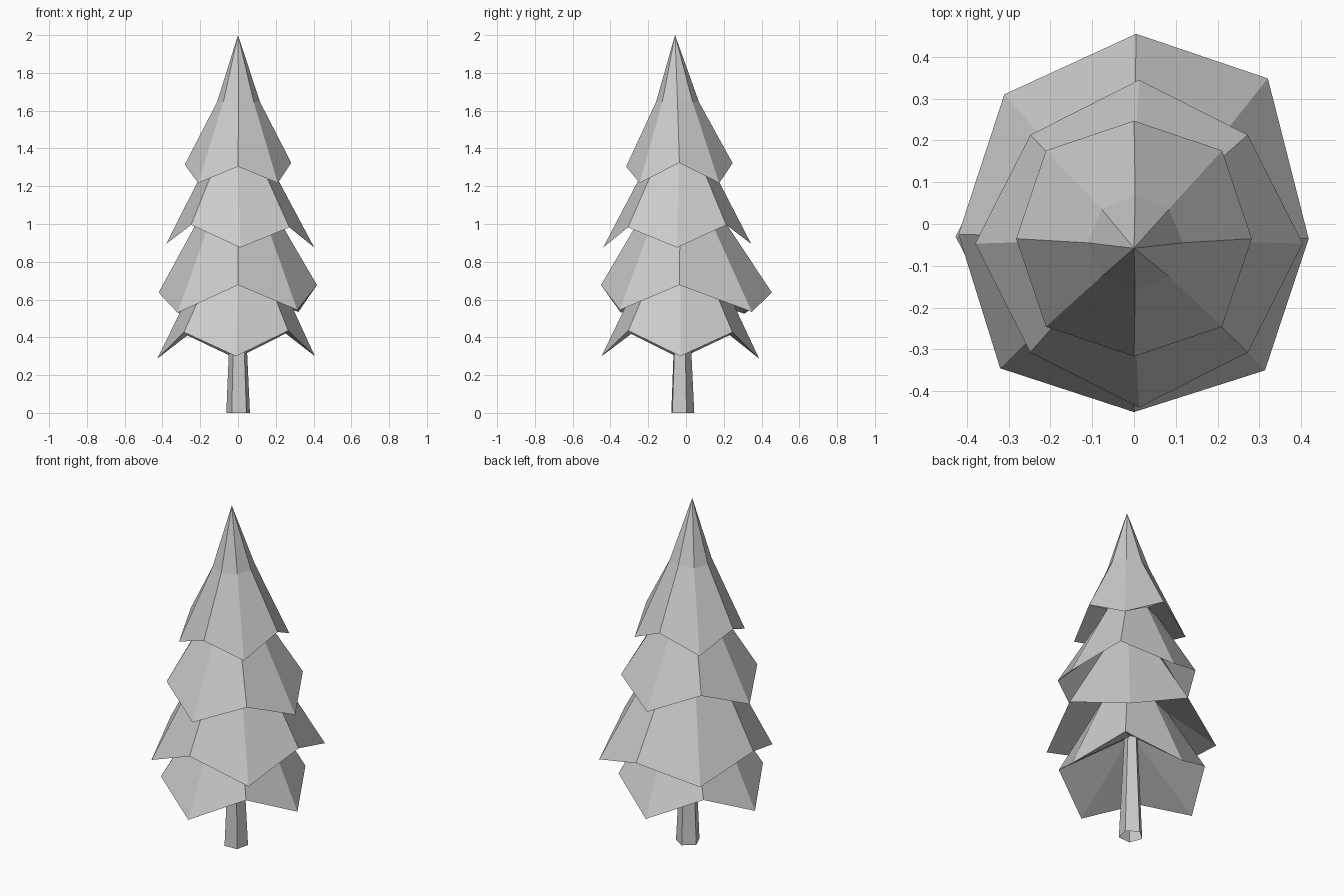
import bpy, bmesh
from math import cos, sin, pi, radians
from mathutils import Vector

cube = bpy.data.objects.get("Cube")
if cube:
    bpy.data.objects.remove(cube, do_unlink=True)

grey = bpy.data.materials.new("plain_grey")
grey.use_nodes = True
colour = (0.6, 0.6, 0.6, 1)
grey.diffuse_color = colour
grey.node_tree.nodes["Principled BSDF"].inputs["Base Color"].default_value = colour


def ring(bm, sides, centre, radius, z, turn=0):
    """Regular polygon of vertices."""
    angles = [turn + 2 * pi * i / sides for i in range(sides)]
    return [bm.verts.new((centre[0] + radius * cos(a), centre[1] + radius * sin(a), z))
            for a in angles]


def zigzag_rim(bm, centre, side, corner, tilt, nudges):
    """Eight-pointed rim; side and corner are (radius, height) pairs."""
    verts = []
    for i in range(8):
        r, z = (side, corner)[i % 2]
        dx, dy = r * cos(pi * i / 4), r * sin(pi * i / 4)
        spot = Vector((centre[0] + dx, centre[1] + dy, z + tilt * (dx - dy)))
        verts.append(bm.verts.new(spot + Vector(nudges.get(i, (0, 0, 0)))))
    return verts


def bridge(bm, upper, lower):
    n = len(upper)
    for i in range(n):
        j = (i + 1) % n
        bm.faces.new((upper[i], lower[i], lower[j], upper[j]))


def finish(bm, name):
    bmesh.ops.recalc_face_normals(bm, faces=bm.faces)
    mesh = bpy.data.meshes.new(name)
    bm.to_mesh(mesh)
    bm.free()
    mesh.materials.append(grey)
    bpy.context.collection.objects.link(bpy.data.objects.new(name, mesh))


# Uneven growth of two tiers, by rim point counted from +x
crown = {0: (0, 0, .01), 2: (0, 0, .008), 6: (0, 0, -.01)}
uneven = {0: (-.002, -.035, .02), 1: (-.005, .023, 0), 2: (.005, .035, -.02),
          3: (.015, -.015, -.01), 4: (0, -.025, -.02), 5: (.005, -.02, -.005),
          6: (0, -.03, .02), 7: (-.012, -.025, .01)}

# Foliage: each tier runs from a narrow neck to a zigzag rim, then tucks under
# neck (centre, radius, z), rim (centre, side, corner, tilt, nudges)
tiers = [
    (((.003, -.045), .114, 1.645), ((0, -.035), (.282, 1.314), (.298, 1.217), 0, crown)),
    (((0, -.04), .15, 1.35), ((.012, -.047), (.392, .885), (.368, .995), -.025, {})),
    (((0, -.03), .13, 1.17), ((0, 0), (.42, .657), (.46, .535), 0, uneven)),
    (((0, -.03), .2, .75), ((-.01, -.03), (.417, .294), (.39, .427), .015, {})),
]
bm = bmesh.new()
tip = bm.verts.new((0, -.058, 2))
rim = None
for neck_shape, rim_shape in tiers:
    neck = ring(bm, 8, *neck_shape)
    if rim:
        bridge(bm, rim, neck)
    else:
        for i in range(8):
            bm.faces.new((tip, neck[i], neck[(i + 1) % 8]))
    rim = zigzag_rim(bm, *rim_shape)
    bridge(bm, neck, rim)
# Shallow hollow under the lowest tier
inner = ring(bm, 8, (0, -.025), .03, .6)
bridge(bm, rim, inner)
bm.faces.new(inner)
finish(bm, "foliage")

# Trunk: tapered five-sided column, open at the foot
bm = bmesh.new()
top = ring(bm, 5, (0, -.023), .036, .64, radians(-50))
base = ring(bm, 5, (.002, -.022), .066, 0, radians(-50))
bridge(bm, top, base)
bm.faces.new(top)
finish(bm, "trunk")
